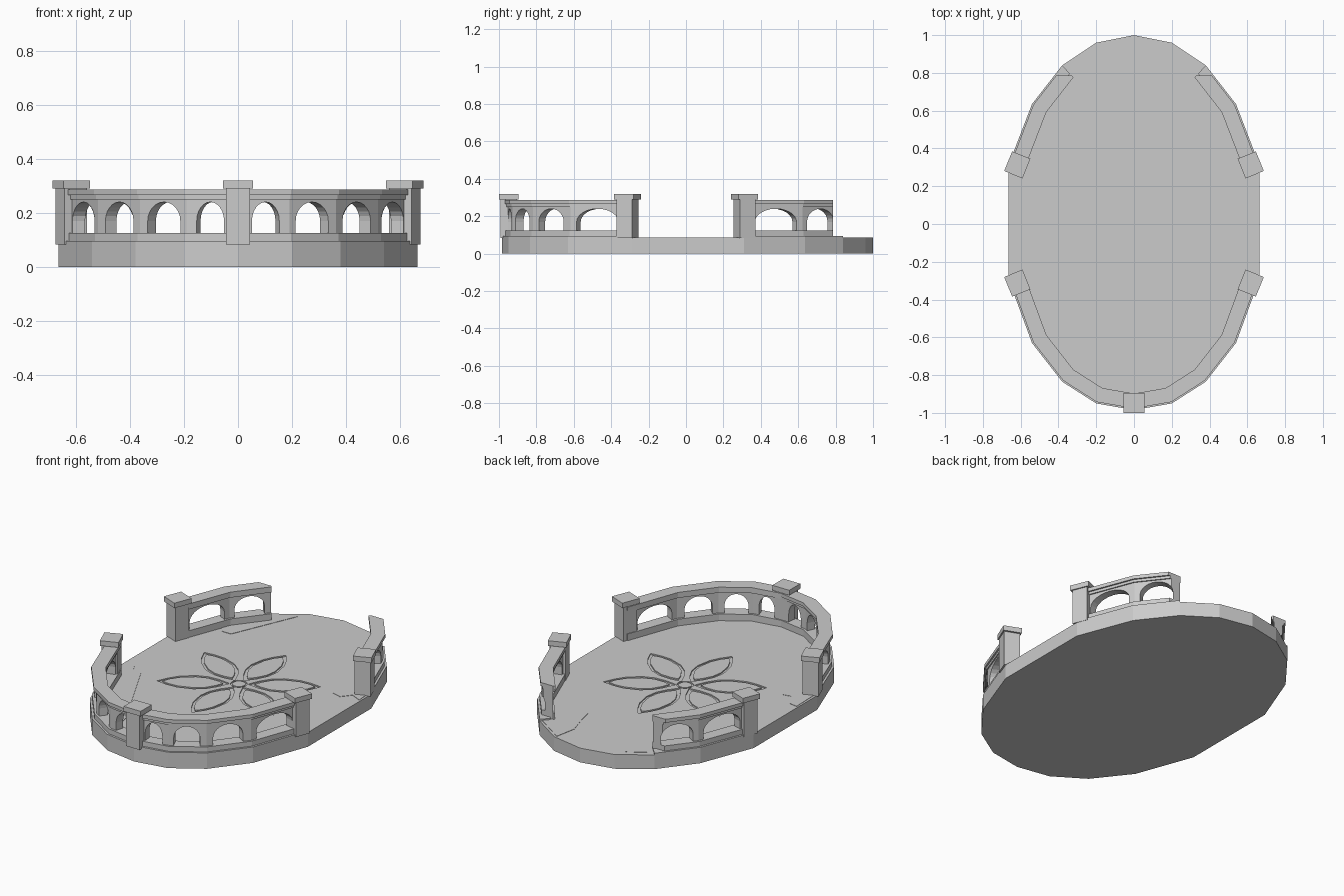
import bpy, bmesh, math
from mathutils import Vector, Matrix

if "Cube" in bpy.data.objects:
    bpy.data.objects.remove(bpy.data.objects["Cube"])

stone = bpy.data.materials.new("grey_stone")
stone.use_nodes = True
GREY = (0.6, 0.6, 0.6, 1)
stone.diffuse_color = GREY
stone.node_tree.nodes["Principled BSDF"].inputs["Base Color"].default_value = GREY

FLOOR = 0.085
BROKEN_Y = 0.785

# Oval terrace outline: right half from front to back, then mirrored
half = [(0, -.985), (.2, -.95), (.38, -.835), (.54, -.63), (.665, -.29),
        (.665, .31), (.54, .635), (.38, .84), (.2, .96), (0, 1)]
outline = [Vector(p) for p in half + [(-x, y) for x, y in half[-2:0:-1]]]


def finish(bm, name):
    bmesh.ops.recalc_face_normals(bm, faces=bm.faces)
    mesh = bpy.data.meshes.new(name)
    bm.to_mesh(mesh)
    bm.free()
    mesh.materials.append(stone)
    obj = bpy.data.objects.new(name, mesh)
    bpy.context.collection.objects.link(obj)
    return obj


def loft(bm, a, b):
    """Closed solid between two matching loops of points."""
    va, vb = [bm.verts.new(p) for p in a], [bm.verts.new(p) for p in b]
    bm.faces.new(va)
    bm.faces.new(vb[::-1])
    n = len(va)
    for i in range(n):
        j = (i + 1) % n
        bm.faces.new((va[i], vb[i], vb[j], va[j]))


def prism(bm, pts, z0, z1):
    loft(bm, [(p[0], p[1], z0) for p in pts], [(p[0], p[1], z1) for p in pts])


def inset(i, d):
    """Outline corner i moved inward by d, mitred."""
    p = outline[i]
    e0 = (p - outline[i - 1]).normalized()
    e1 = (outline[(i + 1) % len(outline)] - p).normalized()
    n0, n1 = Vector((-e0.y, e0.x)), Vector((-e1.y, e1.x))
    m = (n0 + n1).normalized()
    return p + m * (d / m.dot(n0))


def break_end(bm):
    """Cut the unfinished end of a back balustrade."""
    geom = bm.verts[:] + bm.edges[:] + bm.faces[:]
    bmesh.ops.bisect_plane(bm, geom=geom, plane_co=(0, BROKEN_Y, 0),
                           plane_no=(0, 1, 0), clear_outer=True)
    bmesh.ops.holes_fill(bm, edges=[e for e in bm.edges if e.is_boundary])


def mirror_x(bm, side):
    bmesh.ops.scale(bm, vec=(side, 1, 1), verts=bm.verts)


def strip(name, ids, side, d0, d1, z0, z1, broken):
    bm = bmesh.new()
    pts = [inset(i, d0) for i in ids] + [inset(i, d1) for i in reversed(ids)]
    prism(bm, pts, z0, z1)
    if broken:
        break_end(bm)
    mirror_x(bm, side)
    return finish(bm, name)


def arch_wall(name, i, t0, t1, side, broken):
    """One wall panel with an arched opening between corners i and i + 1."""
    zb, zt, spring, rise = .12, .255, .17, .07
    prof = [(t0, zb), (0, zb), (0, zt), (1, zt), (1, zb), (t1, zb)]
    mid, r = (t0 + t1) / 2, (t1 - t0) / 2
    for k in range(13):
        a = math.pi * k / 12
        prof.append((mid + r * math.cos(a), spring + rise * math.sin(a)))
    loops = []
    for d in (.024, .072):
        a, b = inset(i, d), inset(i + 1, d)
        loops.append([(*a.lerp(b, t), z) for t, z in prof])
    bm = bmesh.new()
    loft(bm, *loops)
    if broken:
        break_end(bm)
    mirror_x(bm, side)
    return finish(bm, name)


def post(name, x, y, angle):
    """Square pillar with an overhanging capstone."""
    bm = bmesh.new()
    for sx, sy, z0, z1 in ((.09, .09, FLOOR - .002, .292), (.112, .104, .29, .32)):
        w, h = sx / 2, sy / 2
        prism(bm, [(-w, -h), (w, -h), (w, h), (-w, h)], z0, z1)
    bmesh.ops.transform(bm, verts=bm.verts,
                        matrix=Matrix.Translation((x, y, 0)) @ Matrix.Rotation(angle, 4, 'Z'))
    return finish(bm, name)


# Terrace slab
bm = bmesh.new()
prism(bm, outline, 0, FLOOR)
terrace = finish(bm, "terrace_floor")


# Flower grooves carved into the slab
def groove(bm, outer, inner):
    n = len(outer)
    rings = [[bm.verts.new((p[0], p[1], z)) for p in loop]
             for loop, z in ((outer, FLOOR - .007), (outer, FLOOR + .02),
                             (inner, FLOOR + .02), (inner, FLOOR - .007))]
    for k in range(4):
        a, b = rings[k], rings[(k + 1) % 4]
        for i in range(n):
            j = (i + 1) % n
            bm.faces.new((a[i], a[j], b[j], b[i]))


def petal(profile, angle):
    right = [Vector((w, r)) for r, w in profile]
    left = [Vector((-w, r)) for r, w in profile[-2:0:-1]]
    return [Matrix.Rotation(angle, 2) @ p + Vector((0, .008)) for p in right + left]


def circle(r):
    return [(r * math.cos(k * math.pi / 8), .008 + r * math.sin(k * math.pi / 8))
            for k in range(16)]


bm = bmesh.new()
outer = [(.05, 0), (.11, .045), (.17, .075), (.24, .086), (.33, .07), (.39, .04), (.445, 0)]
inner = [(.085, 0), (.12, .03), (.175, .06), (.24, .07), (.325, .056), (.38, .03), (.415, 0)]
for k in range(6):
    groove(bm, petal(outer, k * math.pi / 3), petal(inner, k * math.pi / 3))
groove(bm, circle(.046), circle(.036))
cutter = finish(bm, "flower_cutter")
cutter.hide_render = True
cutter.hide_viewport = True
cut = terrace.modifiers.new("flower_grooves", 'BOOLEAN')
cut.object = cutter
cut.operation = 'DIFFERENCE'
cut.solver = 'EXACT'

# Slightly lifted cracked floor slabs
shards = {
    "front_right_shard": [(-.655, -.11), (-.6, -.12), (-.555, -.2), (-.51, -.19), (-.25, -.7),
                          (-.22, -.82), (-.36, -.8), (-.52, -.6), (-.65, -.28)],
    "back_left_shard": [(.19, .95), (.165, .82), (.195, .72), (.23, .57), (.49, .2), (.545, .185),
                        (.59, .24), (.655, .21), (.65, .3), (.53, .62), (.37, .83)],
    "back_right_shard": [(-.49, .54), (-.46, .505), (-.4, .505), (-.23, .9), (-.36, .82),
                         (-.52, .62)],
}
for name, pts in shards.items():
    bm = bmesh.new()
    prism(bm, pts, FLOOR - .002, FLOOR + .002)
    finish(bm, name)

# Balustrades on both sides: kerb, plinth, arched wall and two-step rail
layers = [("plinth", .012, .085, FLOOR, .125),
          ("rail_moulding", .017, .08, .25, .266), ("top_rail", .008, .086, .265, .286)]
runs = [("front", [0, 1, 2, 3, 4], [(.27, .8), (.13, .83), (.15, .82), (.1, .77)]),
        ("back", [5, 6, 7], [(.2, .9), (.12, .84)])]
for side, tag in ((1, "left"), (-1, "right")):
    for place, ids, arches in runs:
        label = f"{place}_{tag}_"
        broken = place == "back"
        strip(label + "kerb", ids, side, 0, .06, FLOOR, .095, False)
        for part, d0, d1, z0, z1 in layers:
            strip(label + part, ids, side, d0, d1, z0, z1, broken)
        for i, (t0, t1) in zip(ids, arches):
            arch_wall(f"{label}arch_{i}", i, t0, t1, side, broken and i == 6)
    # Posts at the side openings
    for y, place in ((-.313, "front"), (.313, "back")):
        turn = math.radians(22) * side * (1 if y > 0 else -1)
        post(f"{place}_{tag}_post", .618 * side, y, turn + math.pi / 2)
post("front_centre_post", 0, -.948, 0)
